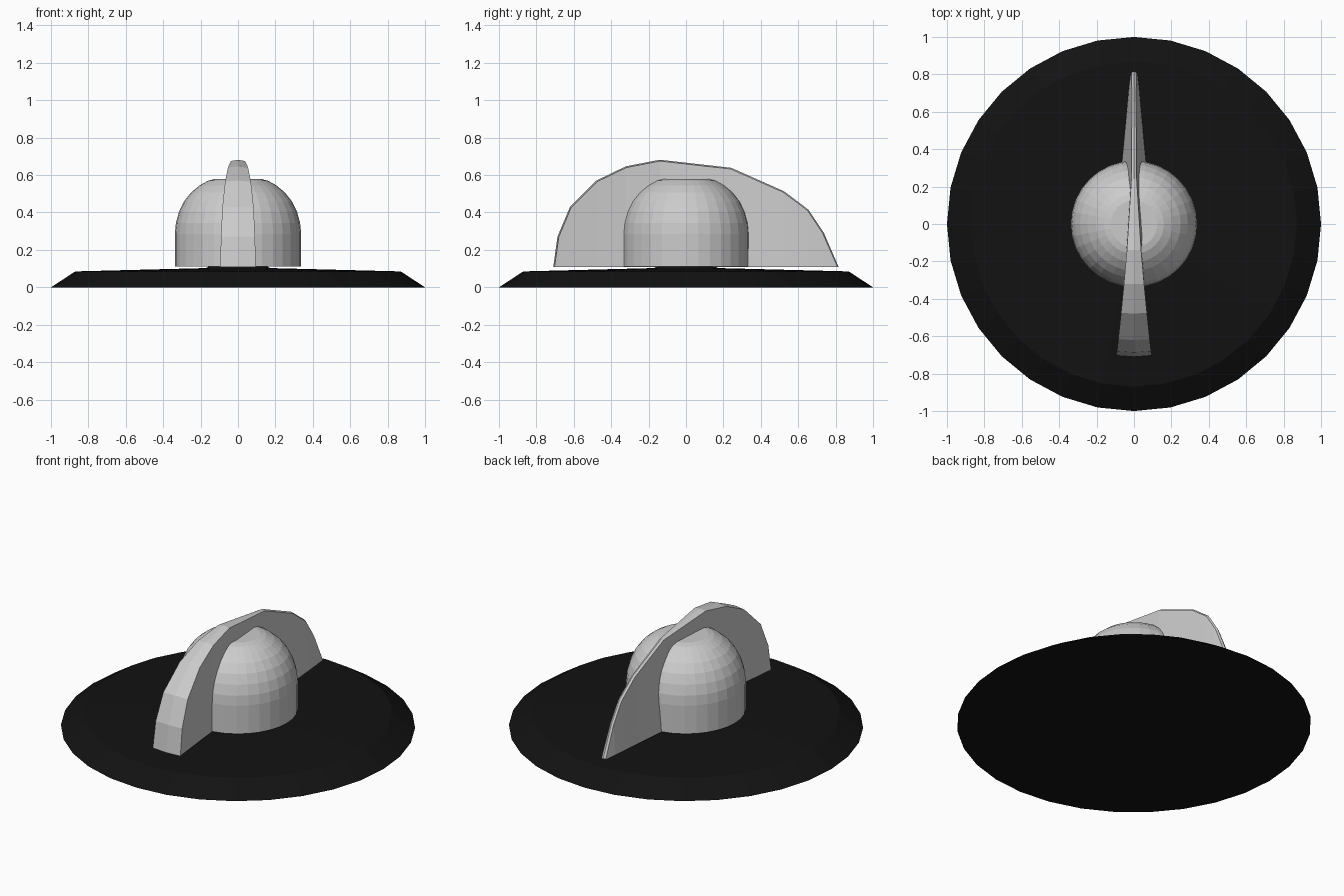
import bpy, bmesh, math

if "Cube" in bpy.data.objects:
    bpy.data.objects.remove(bpy.data.objects["Cube"])

SIDES = 32


def finish(name, bm):
    bmesh.ops.remove_doubles(bm, verts=bm.verts, dist=1e-5)
    bmesh.ops.recalc_face_normals(bm, faces=bm.faces)
    mesh = bpy.data.meshes.new(name)
    bm.to_mesh(mesh)
    bm.free()
    obj = bpy.data.objects.new(name, mesh)
    bpy.context.collection.objects.link(obj)
    return obj


def lathe(name, profile):
    """Revolve (radius, z) points about z, capping both ends."""
    bm = bmesh.new()
    rings = [[bm.verts.new((r * math.cos(2 * math.pi * i / SIDES),
                            r * math.sin(2 * math.pi * i / SIDES), z))
              for i in range(SIDES)] for r, z in profile]
    for a, b in zip(rings, rings[1:]):
        for i in range(SIDES):
            j = (i + 1) % SIDES
            bm.faces.new((a[i], a[j], b[j], b[i]))
    bm.faces.new(rings[0][::-1])
    bm.faces.new(rings[-1])
    return finish(name, bm)


# black dial plate with bevelled rim and a slightly raised centre
plate = lathe("dial_plate", [(1, 0), (0.87, 0.085), (0.17, 0.103), (0.16, 0.11)])
black = bpy.data.materials.new("black")
black.diffuse_color = (0.006, 0.006, 0.006, 1)
black.use_nodes = True
black.node_tree.nodes["Principled BSDF"].inputs["Base Color"].default_value = black.diffuse_color
plate.data.materials.append(black)

# domed hub
lathe("hub_dome", [(0.338, 0.11), (0.338, 0.285), (0.332, 0.345), (0.315, 0.405),
                   (0.288, 0.46), (0.25, 0.508), (0.205, 0.545), (0.16, 0.57),
                   (0.125, 0.579)])

# grip fin: y, rim z, rim half width, base half width
BASE_Z = 0.108
stations = [(-0.703, BASE_Z, 0.095, 0.095), (-0.68, 0.27, 0.091, 0.091),
            (-0.615, 0.425, 0.084, 0.084), (-0.475, 0.565, 0.069, 0.069),
            (-0.32, 0.64, 0.054, 0.054), (-0.14, 0.675, 0.038, 0.05),
            (0.24, 0.632, 0.014, 0.072), (0.52, 0.508, 0.012, 0.046),
            (0.65, 0.41, 0.012, 0.034), (0.73, 0.29, 0.012, 0.027),
            (0.81, BASE_Z, 0.014, 0.018)]
bm = bmesh.new()
sections = []
for i, (y, z, rim, base) in enumerate(stations):
    # push the rim's centre line outward a little so the edge is crowned
    y0, z0 = stations[max(i - 1, 0)][:2]
    y1, z1 = stations[min(i + 1, len(stations) - 1)][:2]
    length = math.hypot(y1 - y0, z1 - z0)
    bulge = 0.007
    cy = y - bulge * (z1 - z0) / length
    cz = max(BASE_Z, z + bulge * (y1 - y0) / length)
    if z == BASE_Z:
        cz = BASE_Z
    pts = [(-base, y, BASE_Z), (-rim, y, z), (0, cy, cz), (rim, y, z), (base, y, BASE_Z)]
    sections.append([bm.verts.new(p) for p in pts])
for a, b in zip(sections, sections[1:]):
    for k in range(5):
        j = (k + 1) % 5
        bm.faces.new((a[k], a[j], b[j], b[k]))
for s in (sections[0], sections[-1]):
    bm.faces.new(s)
finish("grip_fin", bm)
